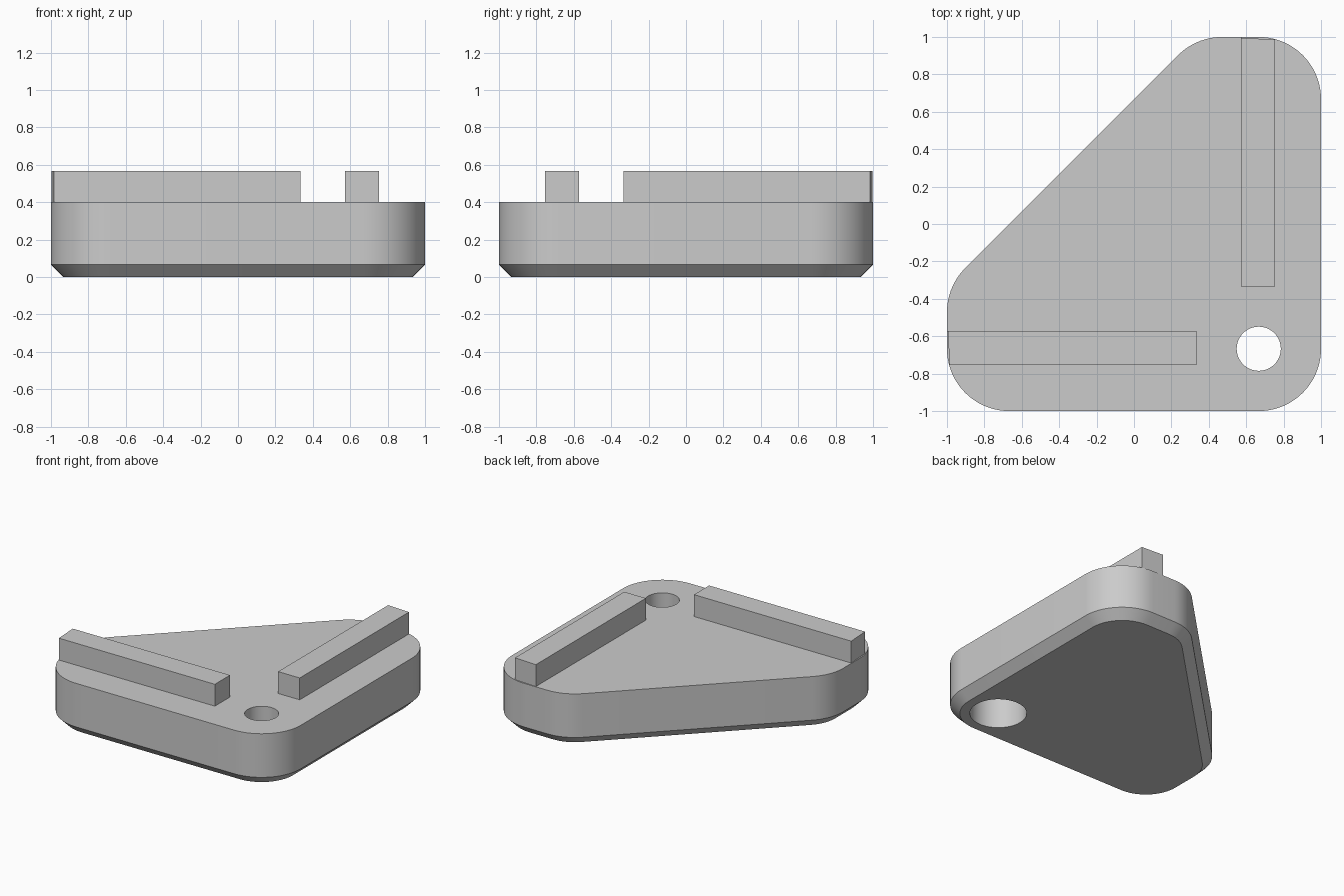
import bpy
import bmesh
from math import cos, sin, radians

cube = bpy.data.objects.get("Cube")
if cube:
    bpy.data.objects.remove(cube)

grey = bpy.data.materials.new("plain grey")
grey.use_nodes = True
grey.diffuse_color = (0.6, 0.6, 0.6, 1)
grey.node_tree.nodes["Principled BSDF"].inputs["Base Color"].default_value = (0.6, 0.6, 0.6, 1)

RADIUS, CHAMFER, TOP, BAR_TOP = 0.333, 0.067, 0.4, 0.567
# Corner arcs: centre x, centre y, start angle, end angle
CORNERS = [(0.667, -0.667, 270, 360), (0.667, 0.667, 0, 90),
           (0.471, 0.667, 90, 135), (-0.667, -0.471, 135, 180),
           (-0.667, -0.667, 180, 270)]


def outline(radius):
    points = []
    for cx, cy, start, end in CORNERS:
        steps = (end - start) // 5
        for i in range(steps + 1):
            a = radians(start + (end - start) * i / steps)
            points.append((cx + radius * cos(a), cy + radius * sin(a)))
    return points


def circle(cx, cy, radius, count=48):
    angles = [radians(360 * i / count) for i in range(count)]
    return [(cx + radius * cos(a), cy + radius * sin(a)) for a in angles]


def loft(name, sections):
    """Closed solid through (height, points) sections of equal point count."""
    bm = bmesh.new()
    rings = [[bm.verts.new((x, y, z)) for x, y in pts] for z, pts in sections]
    for low, high in zip(rings, rings[1:]):
        for i in range(len(low)):
            j = (i + 1) % len(low)
            bm.faces.new((low[i], low[j], high[j], high[i]))
    bm.faces.new(rings[0][::-1])
    bm.faces.new(rings[-1])
    bmesh.ops.recalc_face_normals(bm, faces=bm.faces)
    mesh = bpy.data.meshes.new(name)
    bm.to_mesh(mesh)
    bm.free()
    mesh.materials.append(grey)
    obj = bpy.data.objects.new(name, mesh)
    bpy.context.collection.objects.link(obj)
    return obj


# Rounded plate with a chamfered underside
plate = loft("plate", [(0, outline(RADIUS - CHAMFER)),
                       (CHAMFER, outline(RADIUS)), (TOP, outline(RADIUS))])

# Screw hole, widened from below for the screw head
hole = (0.667, -0.667)
cutter = loft("hole_cutter", [(-0.1, circle(*hole, 0.197)), (0.267, circle(*hole, 0.197)),
                              (0.267, circle(*hole, 0.118)), (0.5, circle(*hole, 0.118))])
cutter.hide_render = True
cutter.hide_set(True)
cut = plate.modifiers.new("screw hole", "BOOLEAN")
cut.object = cutter
cut.operation = "DIFFERENCE"
cut.solver = "EXACT"

# Apply the cut, then drop the cutter
bpy.context.view_layer.update()
result = bpy.data.meshes.new_from_object(
    plate.evaluated_get(bpy.context.evaluated_depsgraph_get()))
plate.modifiers.clear()
plate.data = result
bpy.data.objects.remove(cutter)

bpy.ops.object.select_all(action="DESELECT")
plate.select_set(True)
bpy.context.view_layer.objects.active = plate
bpy.ops.object.shade_smooth_by_angle(angle=radians(30))

# Two raised bars, mirrored across the diagonal, ending at the plate edge
bar = [(0.572, -0.333), (0.755, -0.333), (0.755, 0.985), (0.572, 0.996)]
mirrored = [(-y, -x) for x, y in bar]
for name, pts in (("side_bar", bar), ("front_bar", mirrored)):
    loft(name, [(TOP - 0.01, pts), (BAR_TOP, pts)])
